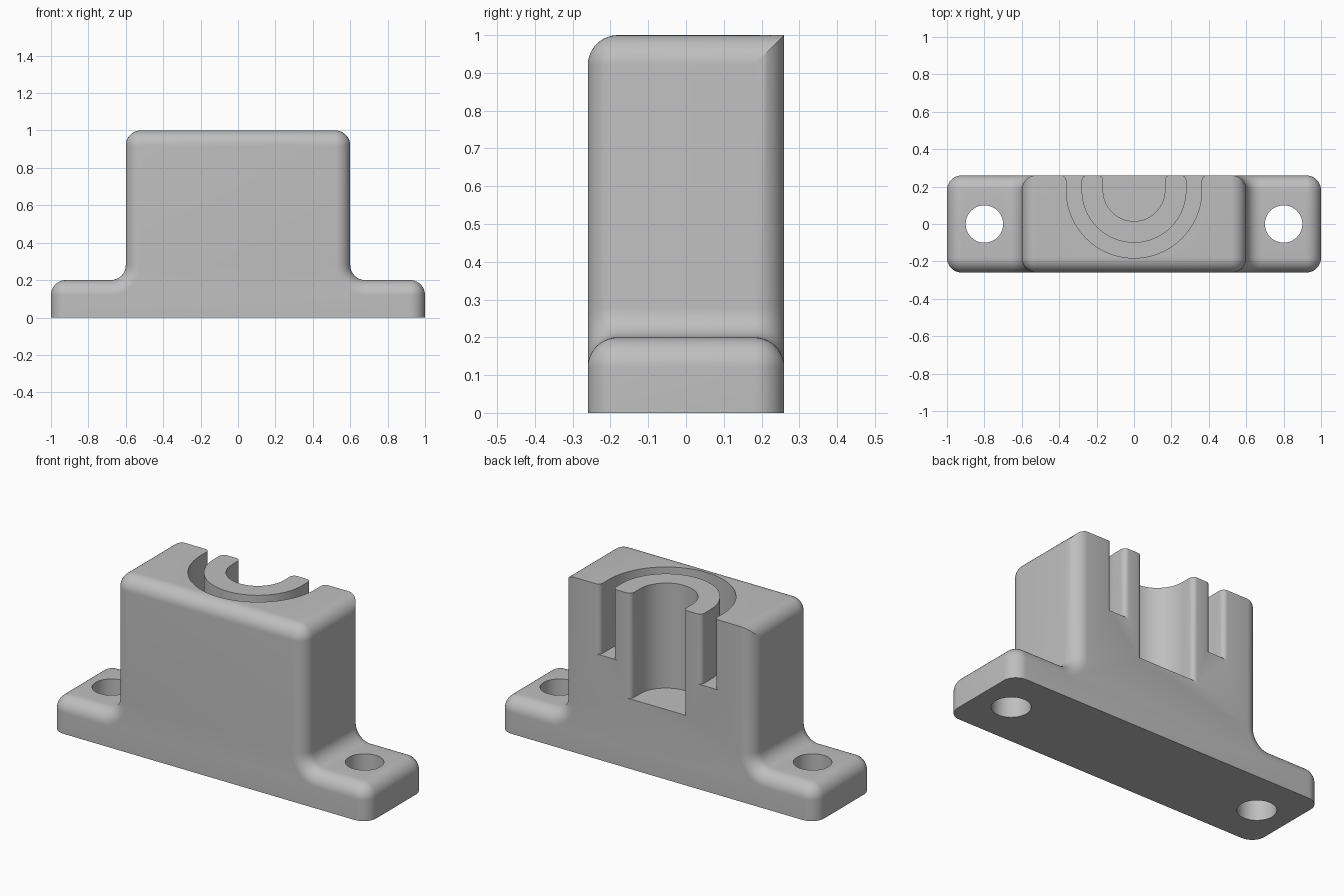
import bpy
import bmesh
from math import sin, cos, acos, pi

if "Cube" in bpy.data.objects:
    bpy.data.objects.remove(bpy.data.objects["Cube"])

R = 0.08        # edge fillet radius
HALF = 0.26     # half depth
STEPS = 10


def arc(cx, cy, r, a0, a1, n=STEPS):
    return [(cx + r * cos(a0 + (a1 - a0) * i / n),
             cy + r * sin(a0 + (a1 - a0) * i / n)) for i in range(n + 1)]


def section(d, keep_top):
    """Bracket outline (x, z) inset by d; keep_top leaves the top edge sharp."""
    half = [(1 - d, 0)]
    half += arc(1 - R, 0.2 - R, R - d, 0, pi / 2)
    half += arc(0.6 + R, 0.2 + R, R + d, 1.5 * pi, pi)
    if keep_top:
        half += arc(0.6 - R, 1 - R, R, acos((R - d) / R), pi / 2)
    else:
        half += arc(0.6 - R, 1 - R, R - d, 0, pi / 2)
    return half + [(-x, z) for x, z in reversed(half)]


def loft(name, rings):
    """Join matching closed rings of points and cap both ends."""
    bm = bmesh.new()
    loops = [[bm.verts.new(p) for p in ring] for ring in rings]
    for a, b in zip(loops, loops[1:]):
        for i in range(len(a)):
            j = (i + 1) % len(a)
            bm.faces.new((a[i], a[j], b[j], b[i]))
    bm.faces.new(loops[0])
    bm.faces.new(loops[-1])
    bmesh.ops.remove_doubles(bm, verts=bm.verts[:], dist=1e-5)
    bmesh.ops.recalc_face_normals(bm, faces=bm.faces[:])
    mesh = bpy.data.meshes.new(name)
    bm.to_mesh(mesh)
    bm.free()
    obj = bpy.data.objects.new(name, mesh)
    bpy.context.collection.objects.link(obj)
    return obj


def prism(name, outline, z0, z1):
    return loft(name, [[(x, y, z) for x, y in outline] for z in (z0, z1)])


def u_path(r, side, f=0.027):
    """U-shaped wall open to the back, its mouth rounded outward or inward."""
    cy = 0.18
    lip = arc(r + side * f, HALF - f, f, pi / 2, pi if side > 0 else 0, 6)
    right = [(lip[0][0], HALF + 0.05)] + lip
    bowl = arc(0, cy, r, 0, -pi, 48)
    return right + bowl + [(-x, y) for x, y in reversed(right)]


def cut(target, cutter):
    cutter.hide_render = True
    mod = target.modifiers.new("cut", 'BOOLEAN')
    mod.operation = 'DIFFERENCE'
    mod.solver = 'EXACT'
    mod.object = cutter
    bpy.context.view_layer.objects.active = target
    bpy.ops.object.modifier_apply(modifier=mod.name)
    bpy.data.objects.remove(cutter)


# Bracket body with feet and filleted edges
rings = []
for i in range(STEPS + 1):
    t = pi / 2 * i / STEPS
    y, d = -HALF + R * (1 - cos(t)), R * (1 - sin(t))
    rings.append([(x, y, z) for x, z in section(d, False)])
for i in range(STEPS + 1):
    t = pi / 2 * i / STEPS
    y, d = HALF - R + R * sin(t), R * (1 - cos(t))
    rings.append([(x, y, z) for x, z in section(d, True)])
body = loft("bracket_body", rings)

# Bolt holes through the feet
for side in (-1, 1):
    circle = arc(side * 0.8, 0, 0.1, 0, 2 * pi, 48)[:-1]
    cut(body, prism("bolt_hole_cutter", circle, -0.1, 0.4))

# Curved groove around the collar, then the deeper bore inside it
groove = u_path(0.362, 1) + u_path(0.28, -1)[::-1]
cut(body, prism("groove_cutter", groove, 0.6, 1.1))
cut(body, prism("bore_cutter", u_path(0.165, 1), 0.4, 1.1))

# Grey finish
mat = bpy.data.materials.new("plain grey")
mat.use_nodes = True
grey = (0.52, 0.52, 0.52, 1)
mat.diffuse_color = grey
mat.node_tree.nodes["Principled BSDF"].inputs["Base Color"].default_value = grey
body.data.materials.clear()
body.data.materials.append(mat)

# Smooth shading with sharp edges kept
bpy.ops.object.select_all(action='DESELECT')
body.select_set(True)
bpy.context.view_layer.objects.active = body
bpy.ops.object.shade_smooth_by_angle(angle=pi / 6)
